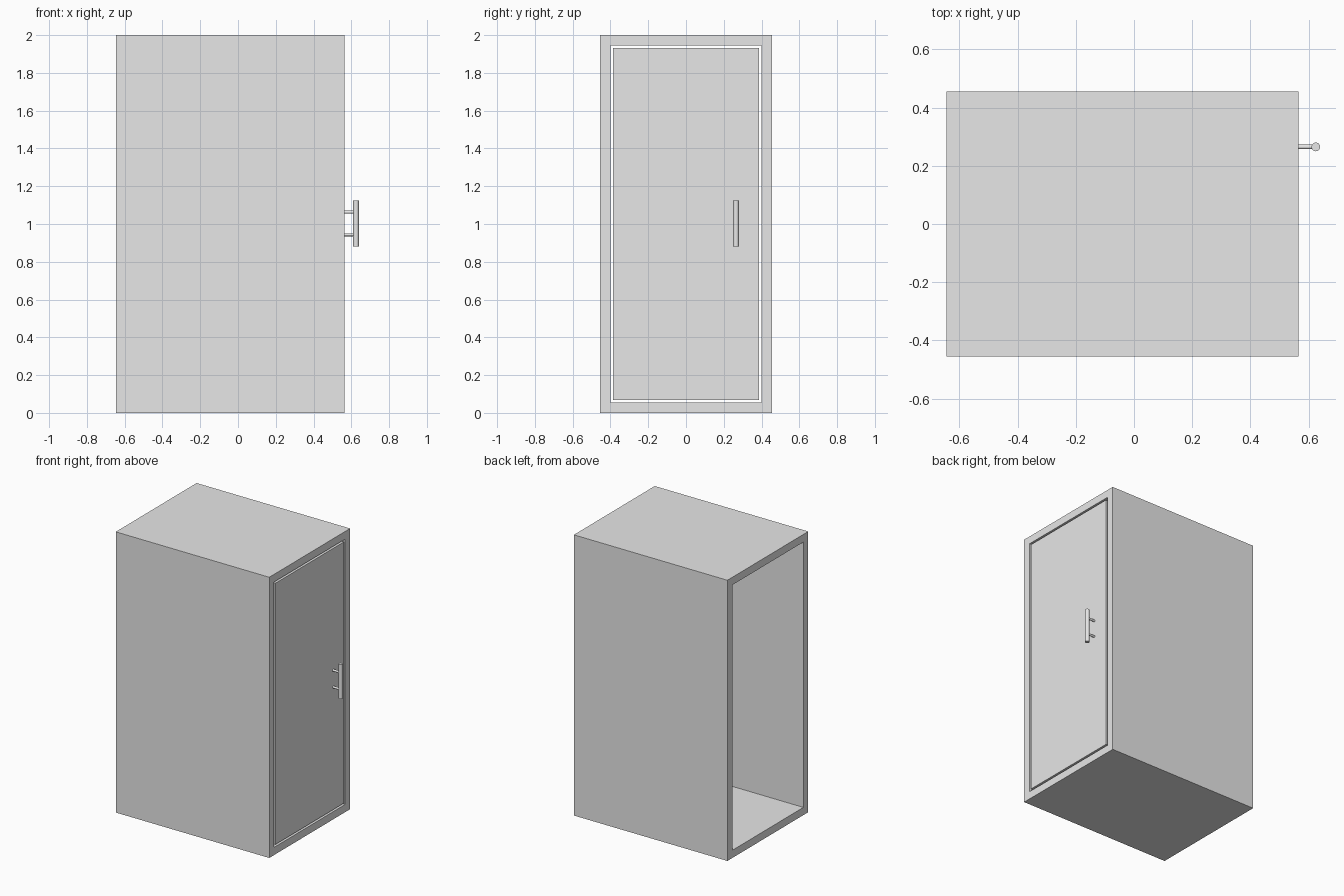
import bpy, bmesh
from math import pi
from mathutils import Matrix, Vector

old = bpy.data.objects.get("Cube")
if old:
    bpy.data.objects.remove(old, do_unlink=True)

grey = bpy.data.materials.new("plain_grey")
grey.use_nodes = True
grey.diffuse_color = (0.8, 0.8, 0.8, 1)
grey.node_tree.nodes["Principled BSDF"].inputs["Base Color"].default_value = (0.8, 0.8, 0.8, 1)

BACK, FRONT = -0.645, 0.565      # ends of the enclosure along x
HALF, HEIGHT, WALL = 0.455, 2.0, 0.055
GAP = 0.014
HANDLE_Y = 0.265


def finish(name, bm, smooth=False):
    bmesh.ops.recalc_face_normals(bm, faces=bm.faces[:])
    mesh = bpy.data.meshes.new(name)
    bm.to_mesh(mesh)
    bm.free()
    mesh.materials.append(grey)
    obj = bpy.data.objects.new(name, mesh)
    bpy.context.collection.objects.link(obj)
    if smooth:
        bpy.ops.object.select_all(action="DESELECT")
        bpy.context.view_layer.objects.active = obj
        obj.select_set(True)
        bpy.ops.object.shade_smooth_by_angle()
    return obj


def rectangle(bm, x, inset):
    w, low, high = HALF - inset, inset, HEIGHT - inset
    return [bm.verts.new((x, y, z)) for y, z in ((-w, low), (w, low), (w, high), (-w, high))]


def rod(name, start, end, radius, sides):
    start, end = Vector(start), Vector(end)
    axis = end - start
    turn = axis.to_track_quat("Z", "Y").to_matrix().to_4x4()
    bm = bmesh.new()
    bmesh.ops.create_cone(bm, cap_ends=True, segments=sides, radius1=radius, radius2=radius,
                          depth=axis.length,
                          matrix=Matrix.Translation((start + end) / 2) @ turn)
    return finish(name, bm, smooth=True)


# Enclosure: a rectangular tube, open at the far end
bm = bmesh.new()
rings = [rectangle(bm, x, inset) for x, inset in
         ((BACK, 0), (FRONT, 0), (FRONT, WALL), (BACK, WALL))]
for a, b in zip(rings, rings[1:] + rings[:1]):
    for i in range(4):
        j = (i + 1) % 4
        bm.faces.new((a[i], a[j], b[j], b[i]))
finish("enclosure", bm)

# Door: a slab flush with the frame, with an even gap around it
bm = bmesh.new()
inner = rectangle(bm, FRONT - 0.03, WALL + GAP)
outer = rectangle(bm, FRONT, WALL + GAP)
bm.faces.new(inner)
bm.faces.new(outer)
for i in range(4):
    j = (i + 1) % 4
    bm.faces.new((inner[i], inner[j], outer[j], outer[i]))
finish("door", bm)

# Handle: an upright bar on two posts
rod("handle_bar", (0.625, HANDLE_Y, 0.88), (0.625, HANDLE_Y, 1.125), 0.015, 24)
for name, z in (("lower_handle_post", 0.943), ("upper_handle_post", 1.063)):
    rod(name, (FRONT - 0.005, HANDLE_Y, z), (0.618, HANDLE_Y, z), 0.008, 16)
